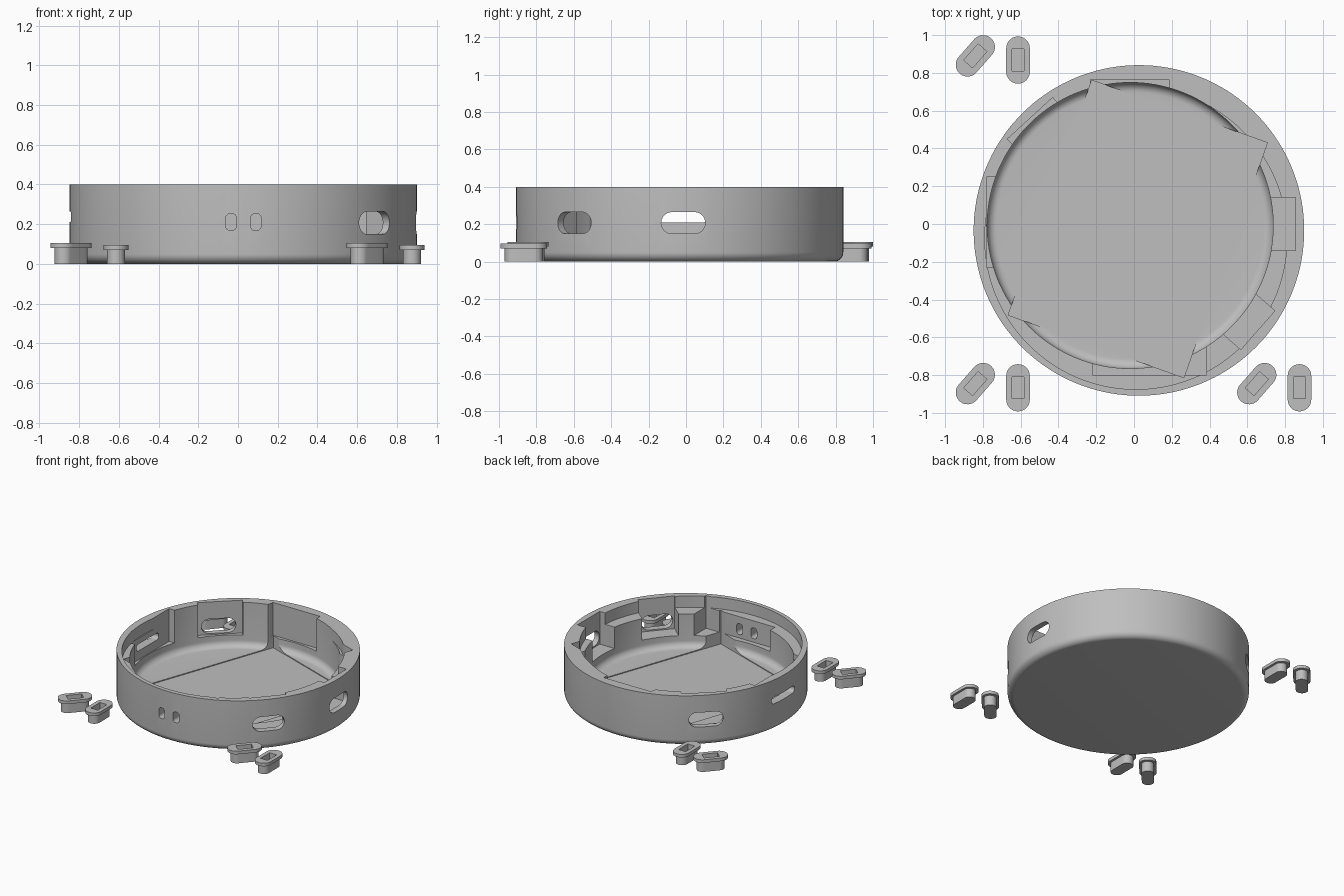
import bpy, bmesh, math
from mathutils import Matrix, Vector

if "Cube" in bpy.data.objects:
    bpy.data.objects.remove(bpy.data.objects["Cube"])

grey = bpy.data.materials.new("grey plastic")
grey.diffuse_color = (0.52, 0.52, 0.52, 1)
grey.use_nodes = True
grey.node_tree.nodes["Principled BSDF"].inputs["Base Color"].default_value = grey.diffuse_color


def finish(name, bm):
    bmesh.ops.remove_doubles(bm, verts=bm.verts, dist=1e-5)
    bmesh.ops.recalc_face_normals(bm, faces=bm.faces)
    me = bpy.data.meshes.new(name)
    bm.to_mesh(me)
    bm.free()
    me.materials.append(grey)
    ob = bpy.data.objects.new(name, me)
    bpy.context.collection.objects.link(ob)
    return ob


def lathe(name, profile, cx, cy, seg=144):
    """Solid of revolution; the profile starts and ends on the axis."""
    bm = bmesh.new()
    vs = [bm.verts.new((r, 0, z)) for r, z in profile]
    es = [bm.edges.new(p) for p in zip(vs, vs[1:])]
    bmesh.ops.spin(bm, geom=vs + es, cent=(0, 0, 0), axis=(0, 0, 1),
                   angle=math.tau, steps=seg, use_merge=False)
    bmesh.ops.translate(bm, verts=bm.verts, vec=(cx, cy, 0))
    return finish(name, bm)


def filleted(radius, z0, z1, fillet, steps=8):
    """Cylinder profile with a rounded bottom edge."""
    arc = [math.pi / 2 * i / steps for i in range(steps + 1)]
    return ([(0, z0)] + [(radius - fillet + fillet * math.sin(a),
                          z0 + fillet - fillet * math.cos(a)) for a in arc]
            + [(radius, z1), (0, z1)])


def rounded(w, h, r, steps=10):
    """Rounded rectangle outline; r = half the short side gives a stadium."""
    pts = []
    for k, (sx, sy) in enumerate(((1, 1), (-1, 1), (-1, -1), (1, -1))):
        for i in range(steps + 1 if r else 1):
            a = math.pi / 2 * (k + i / steps)
            pts.append((sx * (w / 2 - r) + r * math.cos(a) * bool(r),
                        sy * (h / 2 - r) + r * math.sin(a) * bool(r)))
    return pts


def prism(name, pts, z0, z1, matrix):
    bm = bmesh.new()
    verts = []
    for x, y in pts:
        if not verts or (Vector((x, y, z0)) - verts[-1].co).length > 1e-5:
            verts.append(bm.verts.new((x, y, z0)))
    if (verts[0].co - verts[-1].co).length < 1e-5:
        bm.verts.remove(verts.pop())
    face = bm.faces.new(verts)
    ext = bmesh.ops.extrude_face_region(bm, geom=[face])["geom"]
    bmesh.ops.translate(bm, verts=[v for v in ext if isinstance(v, bmesh.types.BMVert)],
                        vec=(0, 0, z1 - z0))
    bm.transform(matrix)
    return finish(name, bm)


def placed(x, y, deg=0):
    return Matrix.Translation((x, y, 0)) @ Matrix.Rotation(math.radians(deg), 4, 'Z')


def boolean(target, tool, op='DIFFERENCE'):
    mod = target.modifiers.new("cut", 'BOOLEAN')
    mod.object, mod.operation, mod.solver = tool, op, 'EXACT'
    bpy.context.view_layer.objects.active = target
    bpy.ops.object.modifier_apply(modifier=mod.name)
    bpy.data.objects.remove(tool, do_unlink=True)


def smooth(ob):
    bpy.ops.object.select_all(action='DESELECT')
    ob.select_set(True)
    bpy.context.view_layer.objects.active = ob
    bpy.ops.object.shade_smooth_by_angle(angle=math.radians(30))


# Round case with an off-centre cavity and a shelf under the rim
case = lathe("case", filleted(0.875, 0, 0.4, 0.05), 0.026, -0.034)
boolean(case, lathe("cavity", filleted(0.757, 0.05, 0.5, 0.05), -0.02, -0.008))
boolean(case, lathe("shelf_cut", [(0, 0.31), (0.8, 0.31), (0.8, 0.5), (0, 0.5)], 0.01, -0.075))

# Rotated rectangular bay reaching the floor
boolean(case, prism("bay", rounded(0.987, 1.32, 0), 0.043, 0.55, placed(0.02, -0.026, -19.6)))

# Pockets in the wall: x, y, width, depth, rotation
for x, y, w, d, deg in ((-0.022, 0.63, 0.415, 0.27, 0),
                        (-0.68, 0.01, 0.2, 0.48, 0),
                        (0.73, 0, 0.25, 0.28, 0),
                        (-0.483, 0.486, 0.325, 0.2, 42.5),
                        (0.565, -0.483, 0.273, 0.24, 48.7),
                        (0.082, -0.7, 0.605, 0.2, 0)):
    boolean(case, prism("pocket", rounded(w, d, 0), 0.14, 0.6, placed(x, y, deg)))

# Openings through the wall: x, y, z, outward angle, width, height, corner radius
for x, y, z, deg, w, h, r in ((0.83, -0.015, 0.207, 0, 0.235, 0.115, 0.057),
                              (-0.8, -0.02, 0.237, 180, 0.28, 0.054, 0.026),
                              (-0.6, 0.6, 0.207, 132.5, 0.25, 0.115, 0.057),
                              (0.69, -0.6, 0.207, -41.3, 0.235, 0.115, 0.057),
                              (-0.035, -0.85, 0.211, -90, 0.052, 0.085, 0.022),
                              (0.09, -0.85, 0.211, -90, 0.052, 0.085, 0.022)):
    a = math.radians(deg)
    out, up = Vector((math.cos(a), math.sin(a), 0)), Vector((0, 0, 1))
    m = Matrix((up.cross(out), up, out)).transposed().to_4x4()
    m.translation = (x, y, z)
    boolean(case, prism("opening", rounded(w, h, r), -0.12, 0.2, m))
smooth(case)

# Loose button plugs in pairs: one slanted, one straight
for i, (x, y) in enumerate(((-0.84, 0.89), (-0.84, -0.845), (0.65, -0.845))):
    for kind, dx, dy, deg, top in (("slanted", 0, 0, 48.7, 0.105),
                                   ("straight", 0.226, -0.022, 90, 0.096)):
        m = placed(x + dx, y + dy, deg)
        plug = prism(f"{kind}_button_{i + 1}", rounded(0.205, 0.09, 0.045), 0, top - 0.01, m)
        cap = prism("cap", rounded(0.25, 0.125, 0.0625), top - 0.025, top, m)
        boolean(plug, cap, 'UNION')
        boolean(plug, prism("socket", rounded(0.115, 0.062, 0), 0.03, 0.2, m))
        smooth(plug)
